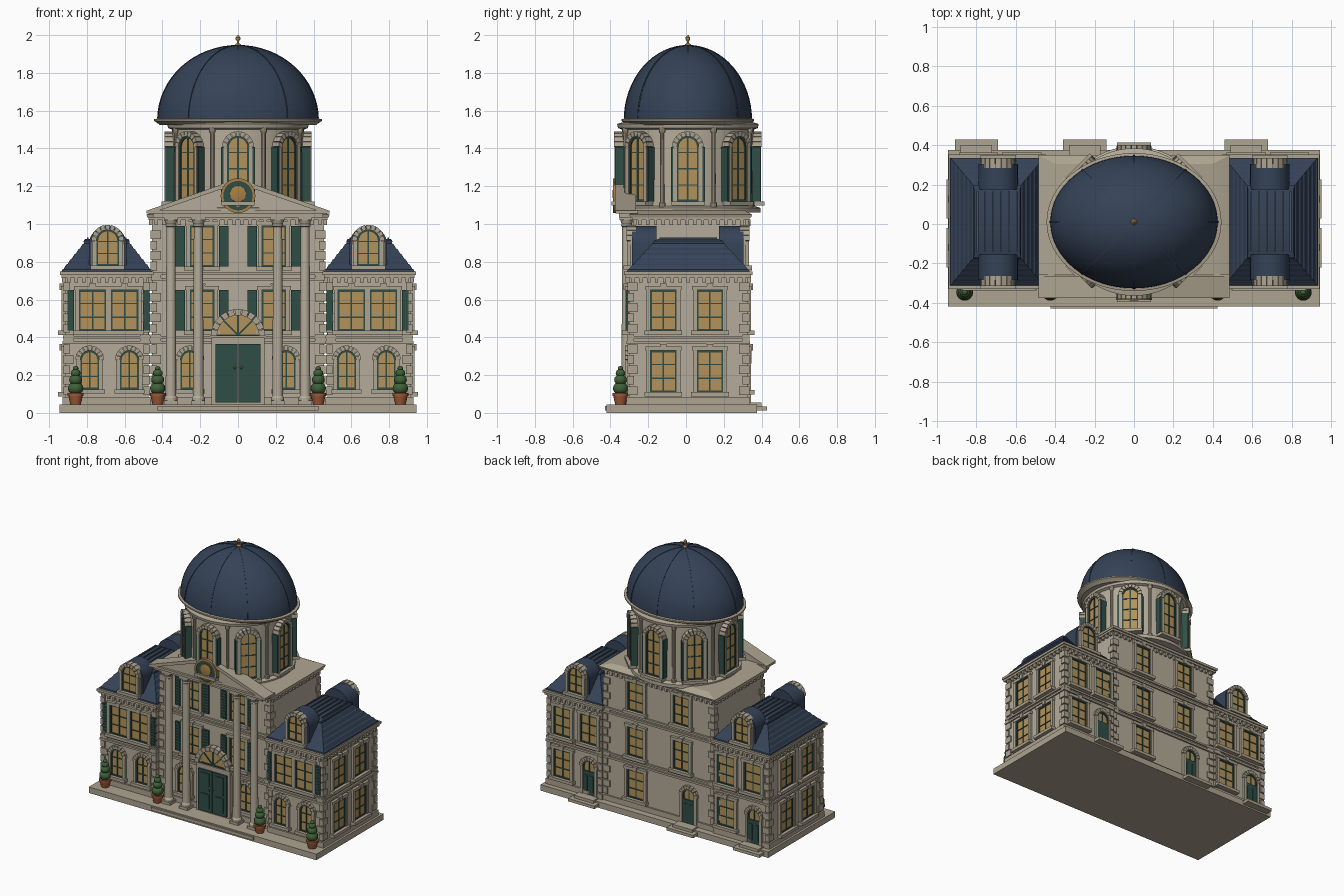
import bpy, bmesh
from math import sin, cos, pi, sqrt
from mathutils import Matrix, Vector

if "Cube" in bpy.data.objects:
    bpy.data.objects.remove(bpy.data.objects["Cube"])

I = Matrix.Identity(4)
STONE, TRIM, GLASS = (.46, .41, .32, 1), (.42, .37, .28, 1), (.45, .29, .1, 1)
TEAL, ROOF, GOLD = (.03, .075, .062, 1), (.035, .055, .095, 1), (.4, .22, .06, 1)
POT, LEAF, SEAM = (.35, .1, .04, 1), (.05, .12, .04, 1), (.06, .085, .12, 1)
parts = {}


# ---- helpers: every part collects geometry in its own bmesh ----
def loft(name, col, loops, M=I):
    b = parts.setdefault(name, (bmesh.new(), col))[0]
    rs = [[b.verts.new(M @ Vector(p)) for p in l] for l in loops]
    n = len(rs[0])
    fs = [b.faces.new(rs[0]), b.faces.new(rs[-1])]
    for a, c in zip(rs, rs[1:]):
        for i in range(n):
            fs.append(b.faces.new((a[i], a[(i+1) % n], c[(i+1) % n], c[i])))
    bmesh.ops.recalc_face_normals(b, faces=fs)


def prism(name, col, pts, y0, y1, M=I):
    loft(name, col, [[(x, y, z) for x, z in pts] for y in (y0, y1)], M)


def box(name, col, x0, x1, y0, y1, z0, z1, M=I):
    prism(name, col, [(x0, z0), (x1, z0), (x1, z1), (x0, z1)], y0, y1, M)


def lathe(name, col, prof, c=(0, 0, 0), seg=20, sx=1, sy=1, M=I):
    loft(name, col, [[(c[0]+r*sx*cos(2*pi*i/seg), c[1]+r*sy*sin(2*pi*i/seg), c[2]+z)
                      for i in range(seg)] for r, z in prof], M)


def rects(name, col, prof, c):
    loft(name, col, [[(c[0]+sx*a, c[1]+sy*b, z) for sx, sy in ((-1, -1), (1, -1), (1, 1), (-1, 1))]
                     for a, b, z in prof])


def arch(name, col, r0, r1, zc, y0, y1, M=I, n=9, gap=0.0):
    for i in range(n):
        a, b = pi*i/n + gap, pi*(i+1)/n - gap
        prism(name, col, [(r*cos(t), zc+r*sin(t)) for r, t in ((r0, a), (r1, a), (r1, b), (r0, b))], y0, y1, M)


def wall(x, y, z, ang):
    return Matrix.Translation((x, y, z)) @ Matrix.Rotation(ang, 4, 'Z')


def arc_outline(r, hs, n=14):
    return [(-r, 0), (r, 0)] + [(r*cos(pi*i/n), hs+r*sin(pi*i/n)) for i in range(n+1)]


# ---- window, optionally arched, shuttered, or with a door leaf below ----
def window(M, w, h, arched=False, shutters=(), door=False, tall=False):
    r = w/2
    hs = h-r if arched else h
    pts = arc_outline(r, hs) if arched else [(-r, 0), (r, 0), (r, h), (-r, h)]
    prism('window_glass', GLASS, pts, -.004, .03, M)
    f = .009
    for s in (-1, 1):
        box('window_frames', TEAL, min(s*r, s*(r-f)), max(s*r, s*(r-f)), -.011, .02, 0, hs, M)
        box('window_jambs', TRIM, min(s*r, s*(r+.02)), max(s*r, s*(r+.02)), -.018, .03, 0, hs, M)
        if tall:
            box('drum_shutters', TEAL, min(s*(r+.02), s*(r+.032)), max(s*(r+.02), s*(r+.032)), -.015, .04, 0, hs, M)
    box('window_frames', TEAL, -.004, .004, -.009, 0, 0, h-.002, M)
    for k in ((1, 2, 3) if tall else (1, 2)):
        z = h*k/(4 if tall else 3)
        box('window_frames', TEAL, -r, r, -.009, 0, z-.003, z+.003, M)
    box('window_frames', TEAL, -r, r, -.011, 0, 0, f, M)
    if arched:
        arch('window_frames', TEAL, r-f, r, hs, -.011, .01, M)
        arch('arch_stones', TRIM, r, r+.027, hs, -.02, .03, M, 9, .02)
    else:
        box('window_frames', TEAL, -r, r, -.011, 0, h-f, h, M)
        box('window_lintels', TRIM, -r-.025, r+.025, -.02, .02, h, h+.022, M)
        prism('keystones', TRIM, [(-.012, h), (.012, h), (.018, h+.034), (-.018, h+.034)], -.027, .01, M)
    if door:
        box('back_doors', TEAL, -r, r, -.012, .01, 0, hs-.03, M)
        for s in (-1, 1):
            box('back_door_panels', TEAL, s*r/2-.014, s*r/2+.014, -.016, 0, .03, hs-.06, M)
    else:
        box('window_sills', TRIM, -r-.03, r+.03, -.035, .02, -.022, 0, M)
    for x, sw in shutters:
        box('shutters', TEAL, x-sw/2, x+sw/2, -.014, .01, 0, h, M)
        for k in range(10):
            z = h*(k+.5)/10
            box('shutter_slats', TEAL, x-sw/2+.006, x+sw/2-.006, -.018, 0, z-.005, z+.005, M)


# ---- terrace and steps ----
box('terrace', TRIM, -.945, .945, -.42, .375, 0, .045)
box('front_step', TRIM, -.425, .425, -.428, -.2, .012, .036)
for x in (-.8, -.25, .57):
    box('back_steps', TRIM, x-.11, x+.11, .33, .43, .012, .034)
    box('back_steps', TRIM, x-.08, x+.08, .33, .40, .034, .055)


# ---- blocks: walls, bands, cornices, dentils, quoins ----
def block(tag, cx, cy, hx, hy, top, bands):
    rects(tag+'_walls', STONE, [(hx, hy, .04), (hx, hy, top)], (cx, cy))
    for z0, z1, o in bands:
        rects(tag+'_bands', TRIM, [(hx+o, hy+o, z0), (hx+o, hy+o, z1)], (cx, cy))
    for ang, half, dist in ((0, hx, hy), (pi, hx, hy), (pi/2, hy, hx), (-pi/2, hy, hx)):
        M = Matrix.Translation((cx, cy, 0)) @ Matrix.Rotation(ang, 4, 'Z')
        n = int(half*2/.04)
        for i in range(n):
            x = -half+(i+.5)*2*half/n
            box(tag+'_dentils', TRIM, x-.009, x+.009, -dist-.016, -dist+.01, top-.045, top-.02, M)
    for sx in (-1, 1):
        for sy in (-1, 1):
            for k in range(int((top-.12)/.055)):
                L = .055 if k % 2 else .035
                z, o = .095+k*.055, .008
                x, y = cx+sx*(hx+o-L/2), cy+sy*(hy+o-(.09-L)/2)
                rects(tag+'_quoins', TRIM, [(L/2, (.09-L)/2, z), (L/2, (.09-L)/2, z+.046)], (x, y))


base = [(.045, .085, .012), (.365, .38, .012), (.395, .408, .01)]
block('centre', 0, .025, .455, .29, 1.04, base+[(.7, .715, .01), (.73, .745, .014), (1.02, 1.035, .02)])
rects('centre_roof', TRIM, [(.48, .32, 1.035), (.485, .325, 1.05), (.4, .28, 1.075)], (0, .025))
for s in (-1, 1):
    block('wing', s*.695, .012, .222, .315, .735, base+[(.715, .73, .018), (.73, .748, .026)])
    # mansard roof with slate courses, flat seamed top
    prof = [(.24, .325, .745)]
    for k in range(6):
        t = k/5
        prof += [(.232-.107*t+.004, .318-.128*t+.004, .758+.027*k), (.232-.107*t-.004, .318-.128*t-.004, .762+.027*k)]
    prof += [(.122, .185, .91), (.115, .16, .92)]
    rects('wing_roof', ROOF, prof, (s*.695, .012))
    for i in range(6):
        x = s*.695-.1+i*.04
        box('roof_seams', SEAM, x-.004, x+.004, -.14, .165, .91, .928)
    # dormers
    for ang in (0, pi):
        M = wall(s*.69, .01, .76, ang)
        prism('dormer_roof', ROOF, arc_outline(.1, .13, 18), -.295, -.165, M)
        prism('dormer_face', TRIM, arc_outline(.088, .13, 18), -.305, -.28, M)
        window(M @ Matrix.Translation((0, -.305, .02)), .12, .19, True)
    # side windows
    for y in (-.12, .127):
        for z, h in ((.11, .22), (.435, .215)):
            window(wall(s*.917, y, z, s*pi/2), .14, h)
    # front windows of wing and centre
    for x in (.575, .785):
        window(wall(s*x, -.303, .125, 0), .1, .205, True)
    for x, d in ((.6, -1), (.77, 1)):
        window(wall(s*x, -.303, .435, 0), .145, .215, shutters=[(s*d*.115, .035)])
    for z, h in ((.435, .215), (.775, .215)):
        window(wall(s*.19, -.265, z, 0), .13, h, shutters=[(-.115, .05), (.115, .05)])
        window(wall(s*.19, .315, z, pi), .13, h)
    window(wall(s*.255, -.265, .125, 0), .1, .205, True)
    for x in (.57, .79):
        window(wall(s*x, .327, .435, pi), .14, .215)
for x in (.79, .19, -.57):
    y = .315 if x == .19 else .327
    window(wall(x, y, .12, pi), .14, .21)
for x in (-.8, -.25, .57):
    window(wall(x, .315 if x == -.25 else .327, .05, pi), .1, .26, True, door=True)

# ---- main door with fanlight ----
M = wall(0, -.265, 0, 0)
box('door_frame', TRIM, -.14, .14, -.03, .01, .045, .4, M)
for s in (-1, 1):
    box('front_door', TEAL, min(0, s*.12)+.002, max(0, s*.12)-.002, -.04, 0, .055, .365, M)
    for z0, z1 in ((.08, .19), (.21, .345)):
        box('door_panels', TEAL, s*.06-.035, s*.06+.035, -.046, 0, z0, z1, M)
    lathe('door_knobs', GOLD, [(.001, -.009), (.008, 0), (.001, .009)], (s*.018, -.312, .24), 8)
prism('fanlight', GLASS, arc_outline(.112, .41, 16)[2:], -.03, .01, M)
for a in (0, pi/4, pi/2, 3*pi/4, pi):
    box('fanlight_bars', TEAL, 0, .112, -.036, 0, -.004, .004,
        M @ Matrix.Translation((0, 0, .412)) @ Matrix.Rotation(-a, 4, 'Y'))
arch('door_arch', TRIM, .112, .145, .405, -.045, .01, M, 11, .015)

# ---- portico columns and pediment ----
for x in (-.355, -.21, .21, .355):
    box('column_bases', TRIM, x-.036, x+.036, -.35, -.278, .04, .065)
    lathe('columns', STONE, [(.034, .065), (.034, .08), (.028, .09), (.026, .5), (.024, .985), (.03, .99),
                             (.027, 1.0), (.034, 1.02)], (x, -.314, 0), 20)
    box('column_capitals', TRIM, x-.038, x+.038, -.352, -.276, 1.02, 1.04)
box('entablature', TRIM, -.45, .45, -.355, -.255, 1.035, 1.055)
box('pediment_cornice', TRIM, -.485, .485, -.372, -.255, 1.055, 1.072)
prism('pediment', STONE, [(-.44, 1.07), (.44, 1.07), (0, 1.22)], -.355, -.27)
for s in (-1, 1):
    prism('pediment_rakes', TRIM, [(s*.485, 1.07), (s*.42, 1.07), (0, 1.215), (0, 1.24)], -.375, -.265)
M = Matrix.Translation((0, -.37, 1.15)) @ Matrix.Rotation(pi/2, 4, 'X')
lathe('medallion_rim', GOLD, [(.092, -.03), (.092, .016), (.078, .016), (.078, -.03)], seg=32, M=M)
lathe('medallion', TEAL, [(.079, -.03), (.079, .01)], seg=32, M=M)
lathe('medallion_crown', GOLD, [(.045, 0), (.043, .014), (.02, .018)], (0, .01, 0), 16, M=M)
box('medallion_trunk', GOLD, -.007, .007, -.385, -.37, 1.09, 1.13)

# ---- drum: round wall, eight windows, slim columns ----
C = (0, .01, 0)
lathe('drum', STONE, [(.385, 1.06), (.385, 1.085), (.355, 1.095), (.35, 1.5), (.37, 1.508), (.375, 1.53), (.34, 1.54)], C, 64)
for k in range(8):
    a = k*pi/4
    R = Matrix.Translation(C) @ Matrix.Rotation(a, 4, 'Z')
    window(R @ Matrix.Translation((0, -.37, 1.12)), .115, .345, True, tall=True)
    R2 = R @ Matrix.Rotation(pi/8, 4, 'Z')
    lathe('drum_columns', TRIM, [(.018, 1.09), (.018, 1.11), (.012, 1.115), (.011, 1.48), (.018, 1.49), (.018, 1.51)],
          (0, -.356, 0), 10, M=R2)

# ---- oval dome with ribs and finial ----
lathe('dome_cornice', TRIM, [(.97, 1.525), (1, 1.535), (1.04, 1.545), (1.04, 1.555), (.98, 1.56)], C, 64, .427, .337)
lathe('dome', ROOF, [(max(cos(pi/2*i/18), .004), 1.55+.395*sin(pi/2*i/18)) for i in range(19)], C, 64, .425, .337)
for k in range(8):
    a = k*pi/4
    R = 1/sqrt((cos(a)/.425)**2+(sin(a)/.337)**2)
    q = [pi/2*i/16 for i in range(17)]
    pts = [(R*1.008*cos(t), 1.55+.398*sin(t)) for t in q] + [(R*.97*cos(t), 1.55+.385*sin(t)) for t in reversed(q)]
    prism('dome_ribs', ROOF, pts, -.004, .004, Matrix.Translation(C) @ Matrix.Rotation(a, 4, 'Z'))
lathe('finial', GOLD, [(.02, 1.94), (.014, 1.952), (.006, 1.957), (.006, 1.968), (.012, 1.978), (.012, 1.988), (.002, 2.0)], C, 12)

# ---- potted topiary ----
for x in (-.86, -.425, .425, .86):
    p = (x, -.347, .045)
    lathe('pots', POT, [(.028, 0), (.038, .045), (.043, .045), (.043, .06), (.03, .06)], p, 16)
    for z, r in ((.085, .041), (.13, .034), (.165, .026), (.19, .015)):
        lathe('topiary', LEAF, [(max(r*sin(pi*i/8), .001), z-r*.85*cos(pi*i/8)) for i in range(9)], p, 14)

# ---- turn the collected meshes into objects ----
mats = {}
for name, (b, col) in parts.items():
    me = bpy.data.meshes.new(name)
    b.to_mesh(me)
    b.free()
    if col not in mats:
        mats[col] = bpy.data.materials.new(f'colour_{len(mats)}')
        mats[col].diffuse_color = col
    me.materials.append(mats[col])
    ob = bpy.data.objects.new(name, me)
    bpy.context.collection.objects.link(ob)
    ob.select_set(True)
    bpy.context.view_layer.objects.active = ob
bpy.ops.object.shade_smooth_by_angle(angle=.5)

for m in bpy.data.materials:
    if m.users and not m.is_grease_pencil:
        m.use_nodes = True
        m.node_tree.nodes["Principled BSDF"].inputs["Base Color"].default_value = m.diffuse_color
